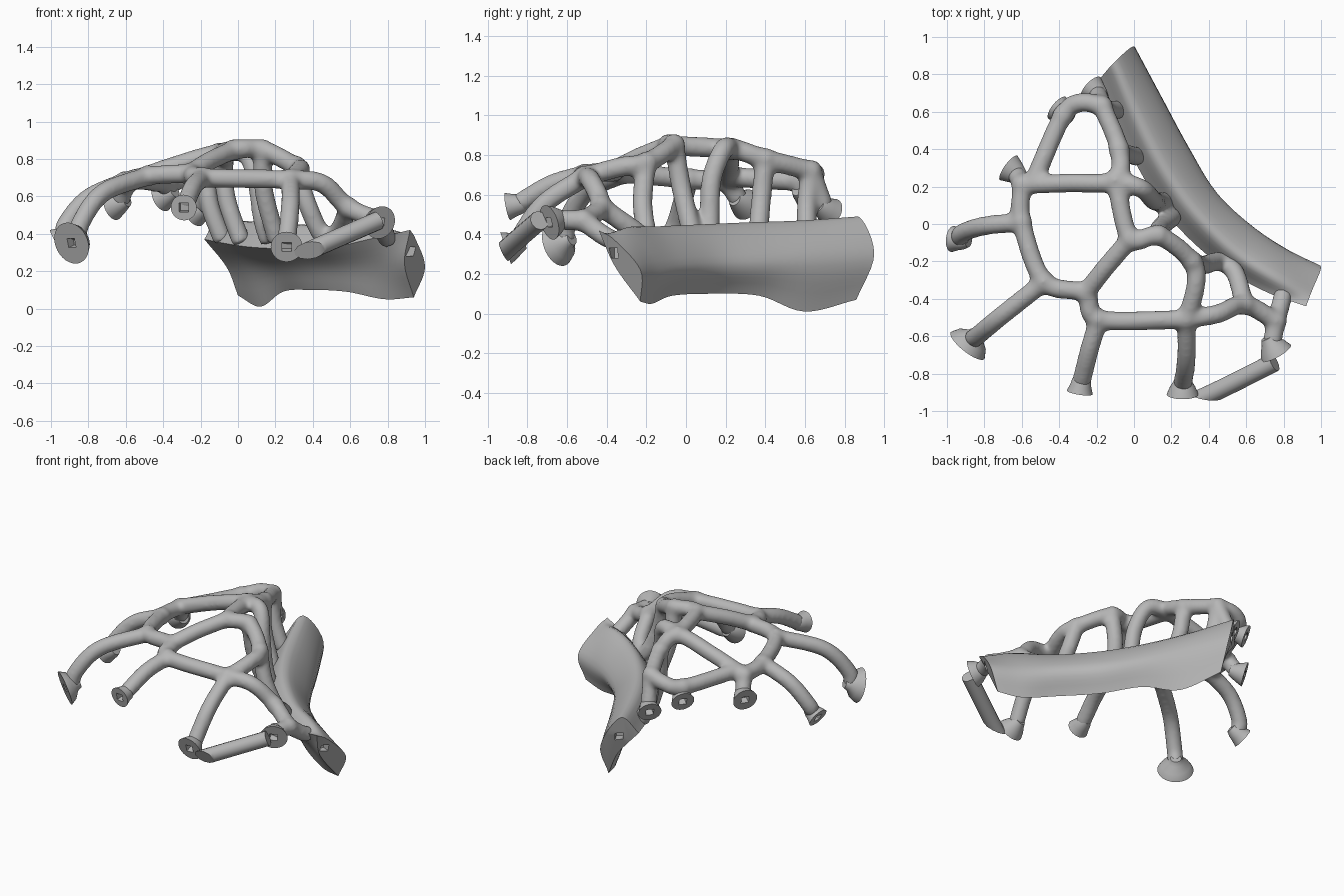
import bpy, bmesh
from mathutils import Vector

cube = bpy.data.objects.get("Cube")
if cube:
    bpy.data.objects.remove(cube, do_unlink=True)

grey = bpy.data.materials.new("plain grey")
grey.use_nodes = True
grey.diffuse_color = (0.47, 0.47, 0.47, 1)
grey.node_tree.nodes["Principled BSDF"].inputs["Base Color"].default_value = (0.47, 0.47, 0.47, 1)


def select_only(obj):
    bpy.ops.object.select_all(action="DESELECT")
    obj.select_set(True)
    bpy.context.view_layer.objects.active = obj


def add_mesh(name, bm):
    bmesh.ops.recalc_face_normals(bm, faces=bm.faces)
    mesh = bpy.data.meshes.new(name)
    bm.to_mesh(mesh)
    bm.free()
    mesh.materials.append(grey)
    obj = bpy.data.objects.new(name, mesh)
    bpy.context.collection.objects.link(obj)
    return obj


def smooth(obj):
    select_only(obj)
    bpy.ops.object.shade_smooth_by_angle(angle=0.7)


def spline(points, steps):
    """Smooth curve passing through every point."""
    pts = [Vector(p) for p in points]
    pts = [pts[0] * 2 - pts[1]] + pts + [pts[-1] * 2 - pts[-2]]
    out = []
    for a, b, c, d in zip(pts, pts[1:], pts[2:], pts[3:]):
        for i in range(steps):
            t = i / steps
            out.append(b + (c - a) * t / 2 + (a * 2 - b * 5 + c * 4 - d) * t * t / 2
                       + (b * 3 - a - c * 3 + d) * t ** 3 / 2)
    return out + [pts[-2]]


def cut_socket(obj, center, normal, size=0.05):
    """Square blind hole in an end face."""
    bpy.ops.mesh.primitive_cube_add(size=size, location=center)
    cutter = bpy.context.object
    cutter.hide_render = True
    cutter.scale.z = 2
    cutter.rotation_euler = Vector(normal).to_track_quat("Z", "Y").to_euler()
    mod = obj.modifiers.new("socket", "BOOLEAN")
    mod.operation = "DIFFERENCE"
    mod.solver = "EXACT"
    mod.object = cutter
    select_only(obj)
    bpy.ops.object.modifier_apply(modifier=mod.name)
    bpy.data.objects.remove(cutter, do_unlink=True)


# Curved band: five rails running from the back end to the front end
rails = {
    "inner_top": [(-.18, .78, .37), (-.08, .52, .35), (.05, .25, .33), (.22, 0, .32),
                  (.46, -.22, .32), (.7, -.36, .37), (.92, -.44, .42)],
    "crest": [(-.1, .87, .49), (.02, .59, .47), (.16, .31, .46), (.32, .08, .45),
              (.54, -.14, .44), (.77, -.28, .43), (.95, -.36, .37)],
    "outer": [(0, .95, .3), (.15, .67, .28), (.29, .41, .27), (.44, .17, .26),
              (.63, -.01, .25), (.82, -.14, .23), (1, -.23, .22)],
    "bottom": [(0, .86, .07), (.12, .6, .01), (.24, .37, .09), (.38, .12, .1),
               (.58, -.07, .09), (.78, -.17, .05), (.94, -.23, .06)],
    "inner_mid": [(-.06, .84, .22), (.04, .58, .21), (.17, .33, .22), (.32, .08, .22),
                  (.53, -.12, .22), (.74, -.25, .22), (.89, -.36, .24)],
}
curves = {key: spline(points, 6) for key, points in rails.items()}
bm = bmesh.new()
rings = []
for a, t, o, b, m in zip(*curves.values()):
    section = spline([a, t, o, b], 6)[:-1] + spline([b, m, a], 5)[:-1]
    rings.append([bm.verts.new(p) for p in section])
for r, s in zip(rings, rings[1:]):
    for i in range(len(r)):
        j = (i + 1) % len(r)
        bm.faces.new((r[i], r[j], s[j], s[i]))
bm.faces.new(rings[0])
bm.faces.new(rings[-1])
band = add_mesh("curved_band", bm)
for end, axis in ((0, (-1, 2, 0)), (-1, (2, -1, 0))):
    middle = (curves["crest"][end] + curves["inner_mid"][end]) / 2
    cut_socket(band, middle, axis)
smooth(band)

# Joints of the strut frame
joint = {
    "side_back": (-.6, .21, .67), "side_mid": (-.6, .01, .68),
    "side_front": (-.48, -.31, .71), "fork": (-.26, -.37, .72),
    "front_right": (-.19, -.51, .70), "front_left": (.28, -.51, .69),
    "peak": (-.02, -.08, .85), "ridge_back": (-.1, .235, .83),
    "ridge_left": (.13, -.06, .85), "shoulder": (.31, -.2, .76),
    "low_left": (.59, -.43, .54), "far_left": (.76, -.52, .47),
    "back_top": (-.17, .63, .72), "back_mid": (-.08, .4, .78),
    "back_side": (-.38, .58, .67),
}

# Struts, each a run of joints and free points
struts = [
    ["side_back", "side_mid", "side_front", "fork", "front_right", "front_left"],
    ["front_left", (.33, -.33, .74), "shoulder", "ridge_left", "peak", "ridge_back"],
    ["side_back", (-.35, .22, .76), "ridge_back", "back_mid", "back_top"],
    [(-.54, .22, .69), "back_side", (-.28, .65, .7), "back_top"],
    ["fork", (-.15, -.23, .79), "peak"],
    ["ridge_back", (.04, .19, .83), (.1, .13, .68), (.13, .12, .48), (.17, .12, .35)],
    ["front_left", (.45, -.48, .67), "low_left", "far_left"],
    ["back_top", (-.15, .61, .55), (-.08, .61, .36)],
    ["back_mid", (-.06, .38, .58), (.02, .36, .35)],
    ["ridge_left", (.14, -.02, .62), (.21, .04, .36)],
    ["shoulder", (.37, -.22, .56), (.46, -.2, .38), (.54, -.26, .42), "low_left"],
    ["far_left", (.79, -.41, .39), (.8, -.36, .37)],
]

# Legs: start joint, bend, foot centre, foot facing, foot radius
legs = {
    "side_leg": ("side_mid", [(-.8, -.01, .59), (-.92, -.05, .45)], (-.97, -.08, .36), (-.85, .1, -.5), .07),
    "right_leg": ("side_front", [(-.72, -.5, .62), (-.84, -.6, .46)], (-.89, -.65, .35), (-.6, -.75, -.3), .115),
    "front_leg": ("front_right", [(-.24, -.68, .65)], (-.29, -.9, .54), (-.15, -1, -.2), .07),
    "left_leg": ("front_left", [(.28, -.72, .55)], (.26, -.91, .33), (0, -.9, -.3), .085),
    "far_leg": ("far_left", [], (.76, -.69, .46), (.45, -.8, -.25), .09),
    "side_stub": ("side_back", [], (-.67, .3, .55), (-.8, .58, -.3), .08),
    "back_stub": ("back_side", [], (-.41, .62, .59), (-.75, .6, -.4), .075),
    "rear_stub": ("back_top", [], (-.23, .73, .51), (-.7, .65, -.4), .075),
}
feet = {}
for name, (start, bends, center, facing, radius) in legs.items():
    center, facing = Vector(center), Vector(facing).normalized()
    struts.append([start] + bends + [center - facing * 0.05])
    feet[name.replace("leg", "foot").replace("stub", "stub_foot")] = (center, facing, radius)


def add_tubes(name, runs, radius):
    data = bpy.data.curves.new(name, "CURVE")
    data.dimensions = "3D"
    data.bevel_depth = radius
    data.bevel_resolution = 4
    data.use_fill_caps = True
    for run in runs:
        points = spline([joint.get(p, p) if isinstance(p, str) else p for p in run], 6)
        line = data.splines.new("POLY")
        line.points.add(len(points) - 1)
        for slot, p in zip(line.points, points):
            slot.co = (*p, 1)
    obj = bpy.data.objects.new(name, data)
    bpy.context.collection.objects.link(obj)
    select_only(obj)
    bpy.ops.object.convert(target="MESH")
    return bpy.context.object


# Strut frame: tubes and joint knuckles fused into one smooth skin
frame = add_tubes("strut_frame", struts, 0.053)
bm = bmesh.new()
bm.from_mesh(frame.data)
for p in joint.values():
    ball = bmesh.ops.create_icosphere(bm, subdivisions=3, radius=0.06)
    bmesh.ops.translate(bm, verts=ball["verts"], vec=p)
bm.to_mesh(frame.data)
bm.free()
fuse = frame.modifiers.new("fuse", "REMESH")
fuse.mode = "VOXEL"
fuse.voxel_size = 0.012
relax = frame.modifiers.new("relax", "SMOOTH")
relax.factor = 0.5
relax.iterations = 24
select_only(frame)
bpy.ops.object.convert(target="MESH")
frame.data.materials.clear()
frame.data.materials.append(grey)
bpy.ops.object.shade_smooth()

# Flared feet with square sockets
for name, (center, facing, radius) in feet.items():
    bm = bmesh.new()
    turn = facing.to_track_quat("Z", "Y")
    rings = []
    for depth, size in ((-.1, .035), (-.07, .05), (-.04, radius * .8), (0, radius)):
        ring = bmesh.ops.create_circle(bm, segments=32, radius=size)["verts"]
        for v in ring:
            v.co = center + turn @ (v.co + Vector((0, 0, depth)))
        rings.append(ring)
    for r, s in zip(rings, rings[1:]):
        for i in range(len(r)):
            j = (i + 1) % len(r)
            bm.faces.new((r[i], r[j], s[j], s[i]))
    bm.faces.new(rings[0])
    bm.faces.new(rings[-1])
    foot = add_mesh(name, bm)
    cut_socket(foot, center, facing)
    smooth(foot)

# Slanted bar joining the two front left feet, its lower end cut at an angle
bar = add_tubes("cross_bar", [[(.25, -.98, .25), (.45, -.89, .34), (.75, -.74, .47)]], 0.05)
bm = bmesh.new()
bm.from_mesh(bar.data)
cut = bmesh.ops.bisect_plane(bm, geom=bm.verts[:] + bm.edges[:] + bm.faces[:], clear_outer=True,
                             plane_co=(.38, -.92, .31), plane_no=(-.1, -.9, -.4))
bmesh.ops.holes_fill(bm, edges=[e for e in cut["geom_cut"] if isinstance(e, bmesh.types.BMEdge)])
bm.to_mesh(bar.data)
bm.free()
bar.data.materials.clear()
bar.data.materials.append(grey)
smooth(bar)
